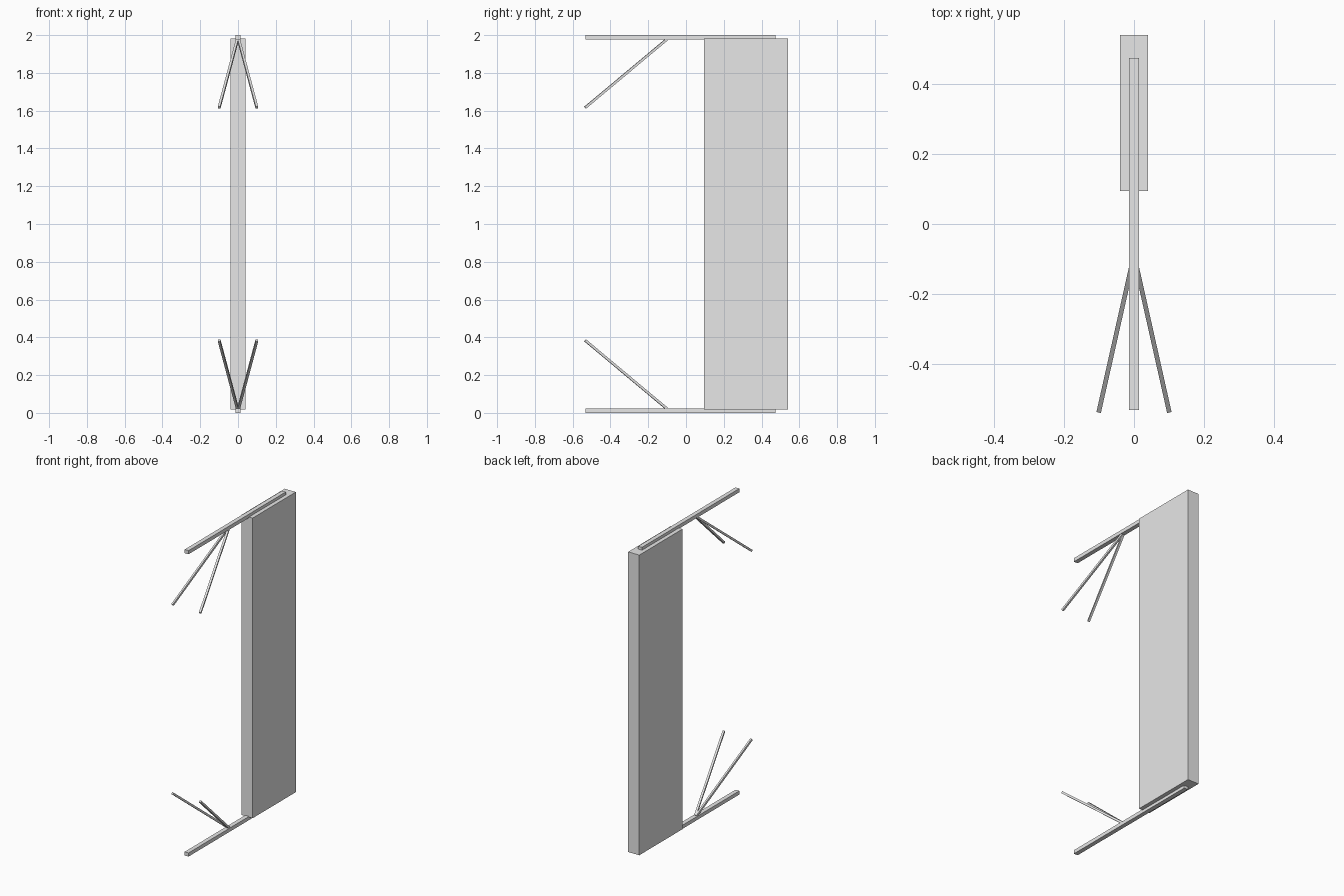
import bpy
from mathutils import Vector

default = bpy.data.objects.get("Cube")
if default:
    bpy.data.objects.remove(default, do_unlink=True)

grey = bpy.data.materials.new("light_grey")
grey.use_nodes = True
grey.diffuse_color = (0.8, 0.8, 0.8, 1)
grey.node_tree.nodes["Principled BSDF"].inputs["Base Color"].default_value = grey.diffuse_color


def box(name, low, high):
    """Axis-aligned box between two corners."""
    low, high = Vector(low), Vector(high)
    bpy.ops.mesh.primitive_cube_add(size=1, location=(low + high) / 2)
    ob = bpy.context.object
    ob.name = name
    ob.scale = high - low
    ob.data.materials.append(grey)
    return ob


def strut(name, start, end, width=0.013):
    """Thin square bar running from start to end."""
    start, end = Vector(start), Vector(end)
    bpy.ops.mesh.primitive_cube_add(size=1, location=(start + end) / 2)
    ob = bpy.context.object
    ob.name = name
    ob.rotation_euler = (end - start).to_track_quat("Z", "Y").to_euler()
    ob.scale = (width, width, (end - start).length)
    ob.data.materials.append(grey)
    return ob


# Tall upright slab at the back
box("upright_panel", (-0.04, 0.094, 0.019), (0.04, 0.54, 1.981))

# Rails along the bottom and top
box("bottom_rail", (-0.014, -0.531, 0), (0.014, 0.474, 0.024))
box("top_rail", (-0.014, -0.531, 1.976), (0.014, 0.474, 2))

# Splayed pairs of struts, mirrored left/right and bottom/top
for side, x in (("left", 1), ("right", -1)):
    for level, flip in (("bottom", False), ("top", True)):
        z0, z1 = (1.977, 1.616) if flip else (0.023, 0.384)
        strut(f"{level}_{side}_strut", (0.003 * x, -0.102, z0), (0.1 * x, -0.534, z1))
